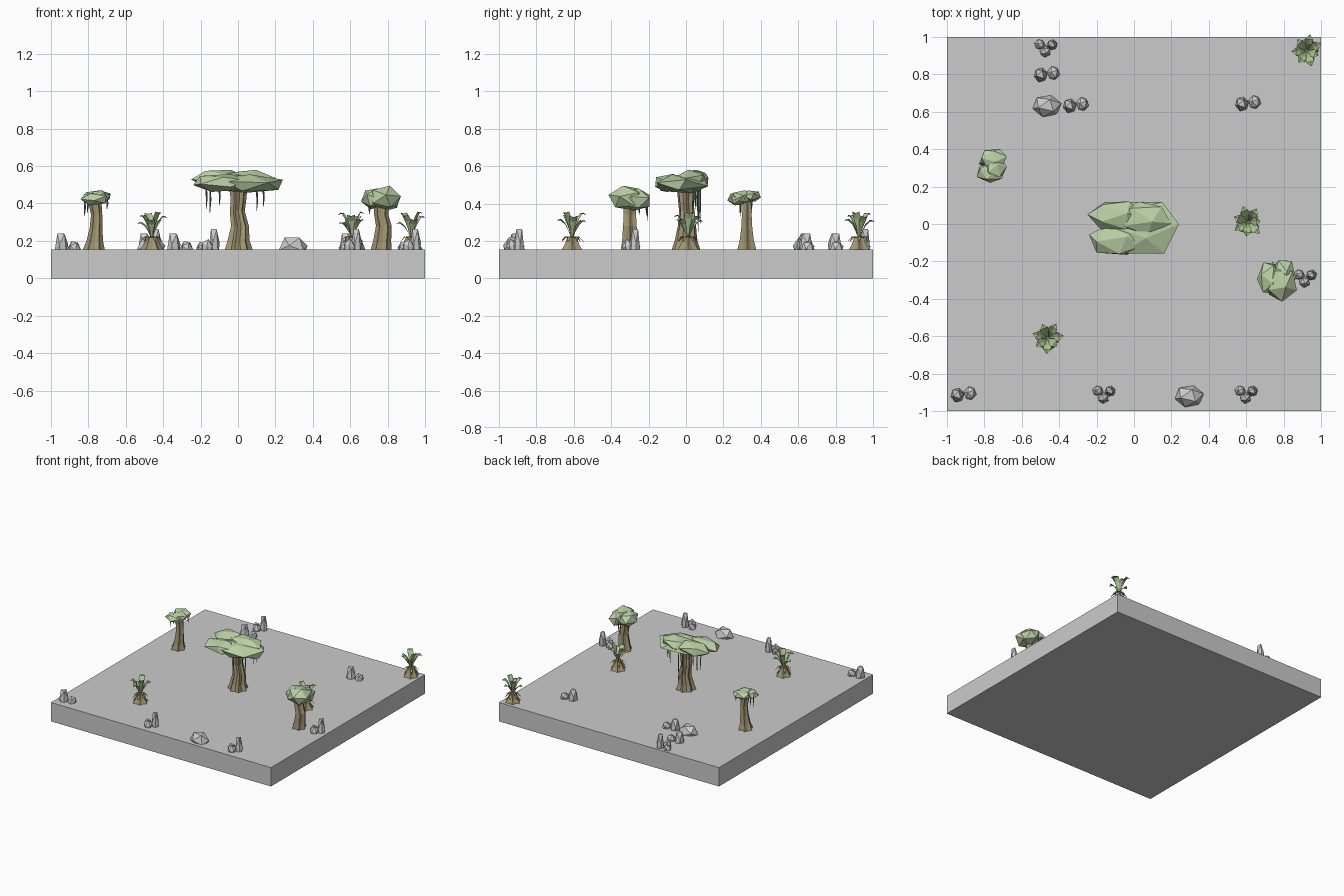
import bpy, bmesh, math, random
from mathutils import Vector, Euler

if "Cube" in bpy.data.objects:
    bpy.data.objects.remove(bpy.data.objects["Cube"])

random.seed(4)
G = 0.155  # ground height


def material(name, rgb):
    m = bpy.data.materials.new(name)
    m.diffuse_color = (*rgb, 1)
    m.use_nodes = True
    m.node_tree.nodes["Principled BSDF"].inputs["Base Color"].default_value = m.diffuse_color
    return m


BARK = material("bark", (0.36, 0.30, 0.17))
LEAF = material("canopy_green", (0.50, 0.64, 0.38))
FROND = material("frond_green", (0.42, 0.58, 0.30))
VINE = material("vine_green", (0.17, 0.30, 0.18))
HUSK = material("husk_orange", (0.50, 0.34, 0.10))


def finish(name, bm, mat=None):
    bmesh.ops.recalc_face_normals(bm, faces=bm.faces)
    me = bpy.data.meshes.new(name)
    bm.to_mesh(me)
    bm.free()
    if mat:
        me.materials.append(mat)
    ob = bpy.data.objects.new(name, me)
    bpy.context.collection.objects.link(ob)
    return ob


def blob(bm, centre, radii, rot, subdiv=1):
    """Rotated icosphere stretched to fill the box centre +- radii."""
    vs = bmesh.ops.create_icosphere(bm, subdivisions=subdiv, radius=1)["verts"]
    e = Euler(rot)
    for v in vs:
        v.co.rotate(e)
    for i in range(3):
        m = max(abs(v.co[i]) for v in vs)
        for v in vs:
            v.co[i] = v.co[i] / m * radii[i] + centre[i]


def loft(bm, rings):
    loops = [[bm.verts.new(p) for p in r] for r in rings]
    n = len(loops[0])
    for a, b in zip(loops, loops[1:]):
        for i in range(n):
            bm.faces.new((a[i], a[(i + 1) % n], b[(i + 1) % n], b[i]))
    bm.faces.new(loops[0][::-1])
    bm.faces.new(loops[-1])


def trunk(name, x, y, profile, ridges=7):
    """Fluted trunk; profile rows are (z, radius, x bend, y bend)."""
    bm = bmesh.new()
    n = ridges * 2
    loft(bm, [[(x + dx + r * (1, 0.74)[i % 2] * math.cos(math.tau * i / n),
                y + dy + r * (1, 0.74)[i % 2] * math.sin(math.tau * i / n), z)
               for i in range(n)] for z, r, dx, dy in profile])
    return finish(name, bm, BARK)


def canopy(name, blobs):
    bm = bmesh.new()
    for c, r, rot in blobs:
        blob(bm, c, r, rot)
    finish(name, bm, LEAF)


def vines(name, spots):
    """Thin hanging strands; spots are (x, y, top, bottom)."""
    bm = bmesh.new()
    for x, y, t, b in spots:
        loft(bm, [[(x + dx + r * math.cos(math.tau * i / 4), y + r * math.sin(math.tau * i / 4), z)
                   for i in range(4)]
                  for z, r, dx in ((t, 0.004, 0), ((t + b) / 2, 0.005, 0.003), (b, 0.001, 0))])
    finish(name, bm, VINE)


def blade(bm, x, y, ang, path):
    """Folded leaf; path rows are (outward, z, half width)."""
    out = Vector((math.cos(ang), math.sin(ang), 0))
    side = Vector((-out.y, out.x, 0))
    rows = []
    for r, z, w in path:
        p = Vector((x, y, z)) + out * r
        up = Vector((0, 0, w * 0.35))
        rows.append([bm.verts.new(q) for q in (p - side * w + up, p, p + side * w + up)])
    for a, b in zip(rows, rows[1:]):
        for i in (0, 1):
            bm.faces.new((a[i], a[i + 1], b[i + 1], b[i]))


def plant(i, x, y, turn):
    trunk(f"plant_{i}_stub", x, y, [(G, 0.062, 0, 0), (G + 0.025, 0.045, 0, 0),
                                    (G + 0.07, 0.026, 0, 0)], 6)
    fronds, husks = bmesh.new(), bmesh.new()
    for k, (h, s) in enumerate(((1.0, 1.0), (0.8, 1.05), (1.15, 0.95), (0.7, 1.0),
                                (1.05, 0.9), (0.85, 1.0), (1.2, 0.75))):
        a = turn + math.tau * k / 7
        blade(fronds, x, y, a, [(s * r, G + 0.06 + h * z, w) for r, z, w in (
            (0.004, 0, 0.004), (0.018, 0.045, 0.009), (0.036, 0.085, 0.021),
            (0.06, 0.112, 0.021), (0.085, 0.11, 0.001))])
        blade(husks, x, y, a + 0.4, [(0.012, G + 0.06, 0.007), (0.036, G + 0.065, 0.011),
                                     (0.064, G + 0.04, 0.001)])
    finish(f"plant_{i}_fronds", fronds, FROND)
    finish(f"plant_{i}_husks", husks, HUSK)


def rocks(name, x, y, stones):
    """Stones half sunk in the ground; rows are (dx, dy, rx, ry, height)."""
    bm = bmesh.new()
    for k, (dx, dy, rx, ry, h) in enumerate(stones):
        blob(bm, (x + dx, y + dy, G + 0.12 * h), (rx, ry, 0.88 * h), (0.65, 0.2 + k, 0.5 + 2 * k))
    # Trim what is under the ground
    bmesh.ops.bisect_plane(bm, geom=bm.verts[:] + bm.edges[:] + bm.faces[:],
                           plane_co=(0, 0, G - 0.01), plane_no=(0, 0, 1), clear_inner=True)
    finish(name, bm)


# Base slab
bm = bmesh.new()
bmesh.ops.create_cube(bm, size=1)
for v in bm.verts:
    v.co = (v.co.x * 2, v.co.y * 2, (v.co.z + 0.5) * G)
finish("ground_slab", bm)

# Large central tree
trunk("centre_trunk", 0, 0, [(G, 0.078, 0, 0), (0.20, 0.062, 0, 0), (0.28, 0.05, 0.008, 0.005),
                             (0.36, 0.042, -0.006, 0.004), (0.41, 0.043, 0, 0), (0.48, 0.05, 0, 0)])
canopy("centre_canopy", [
    ((0.04, -0.02, 0.505), (0.2, 0.138, 0.05), (0.36, 0, 0.3)),
    ((-0.10, 0.045, 0.53), (0.15, 0.075, 0.05), (0.36, 0.3, 1.2)),
    ((-0.09, -0.085, 0.51), (0.15, 0.08, 0.048), (0.36, 0, 2.1)),
    ((0.05, 0.03, 0.53), (0.15, 0.09, 0.05), (0.36, 0, 1.0))])
vines("centre_vines", [
    (-0.17, 0.05, 0.49, 0.37), (-0.15, 0.07, 0.49, 0.35), (-0.10, 0.05, 0.48, 0.39),
    (0.10, 0.06, 0.48, 0.36), (0.135, 0.04, 0.48, 0.38), (0.02, 0.065, 0.48, 0.25),
    (-0.02, 0.075, 0.48, 0.29)])

# Left tree
trunk("left_trunk", -0.77, 0.325, [(G, 0.058, 0, 0), (0.2, 0.044, 0.005, 0), (0.27, 0.034, 0.012, 0),
                                   (0.34, 0.03, 0.015, 0), (0.41, 0.036, 0.005, 0)], 6)
canopy("left_canopy", [
    ((-0.75, 0.35, 0.44), (0.07, 0.05, 0.03), (0.36, 0, 0.4)),
    ((-0.765, 0.275, 0.425), (0.075, 0.055, 0.035), (0.36, 0.2, 1.7)),
    ((-0.74, 0.30, 0.435), (0.06, 0.06, 0.036), (0.36, 0, 2.5))])
vines("left_vines", [(-0.82, 0.29, 0.43, 0.33), (-0.805, 0.31, 0.43, 0.35), (-0.70, 0.35, 0.43, 0.37)])

# Right tree
trunk("right_trunk", 0.765, -0.30, [(G, 0.056, 0, 0), (0.2, 0.048, 0.005, 0), (0.28, 0.042, 0.014, 0),
                                    (0.34, 0.038, 0.0, 0), (0.40, 0.04, 0, 0)], 6)
canopy("right_canopy", [
    ((0.785, -0.315, 0.43), (0.085, 0.1, 0.065), (0.36, 0, 0.9)),
    ((0.725, -0.29, 0.425), (0.068, 0.085, 0.055), (0.36, 0.2, 0.2)),
    ((0.80, -0.27, 0.42), (0.065, 0.075, 0.06), (0.3, 0, 2.2))])
vines("right_vines", [(0.74, -0.207, 0.42, 0.31), (0.76, -0.212, 0.42, 0.34), (0.70, -0.25, 0.40, 0.34)])

# Leafy plants
for i, (x, y, turn) in enumerate(((-0.46, -0.61, 0.15), (0.61, 0.01, 1.0), (0.925, 0.925, 0.5))):
    plant(i + 1, x, y, turn)

# Stones: trios, pairs and single boulders
TRIO = [(0.033, 0.012, 0.029, 0.028, 0.11), (-0.033, 0.014, 0.03, 0.027, 0.04),
        (-0.005, -0.025, 0.028, 0.03, 0.055)]
PAIR = [(-0.033, -0.004, 0.036, 0.038, 0.085), (0.035, 0.006, 0.034, 0.036, 0.045)]
for i, (x, y) in enumerate(((-0.47, 0.945), (-0.16, -0.905), (0.60, -0.905), (0.915, -0.285))):
    rocks(f"rock_trio_{i + 1}", x, y, TRIO)
for i, (x, y) in enumerate(((-0.465, 0.80), (-0.31, 0.635), (0.61, 0.645), (-0.91, -0.91))):
    rocks(f"rock_pair_{i + 1}", x, y, PAIR)
for i, (x, y) in enumerate(((-0.465, 0.63), (0.295, -0.92))):
    rocks(f"boulder_{i + 1}", x, y, [(0, 0, 0.077, 0.058, 0.064)])
